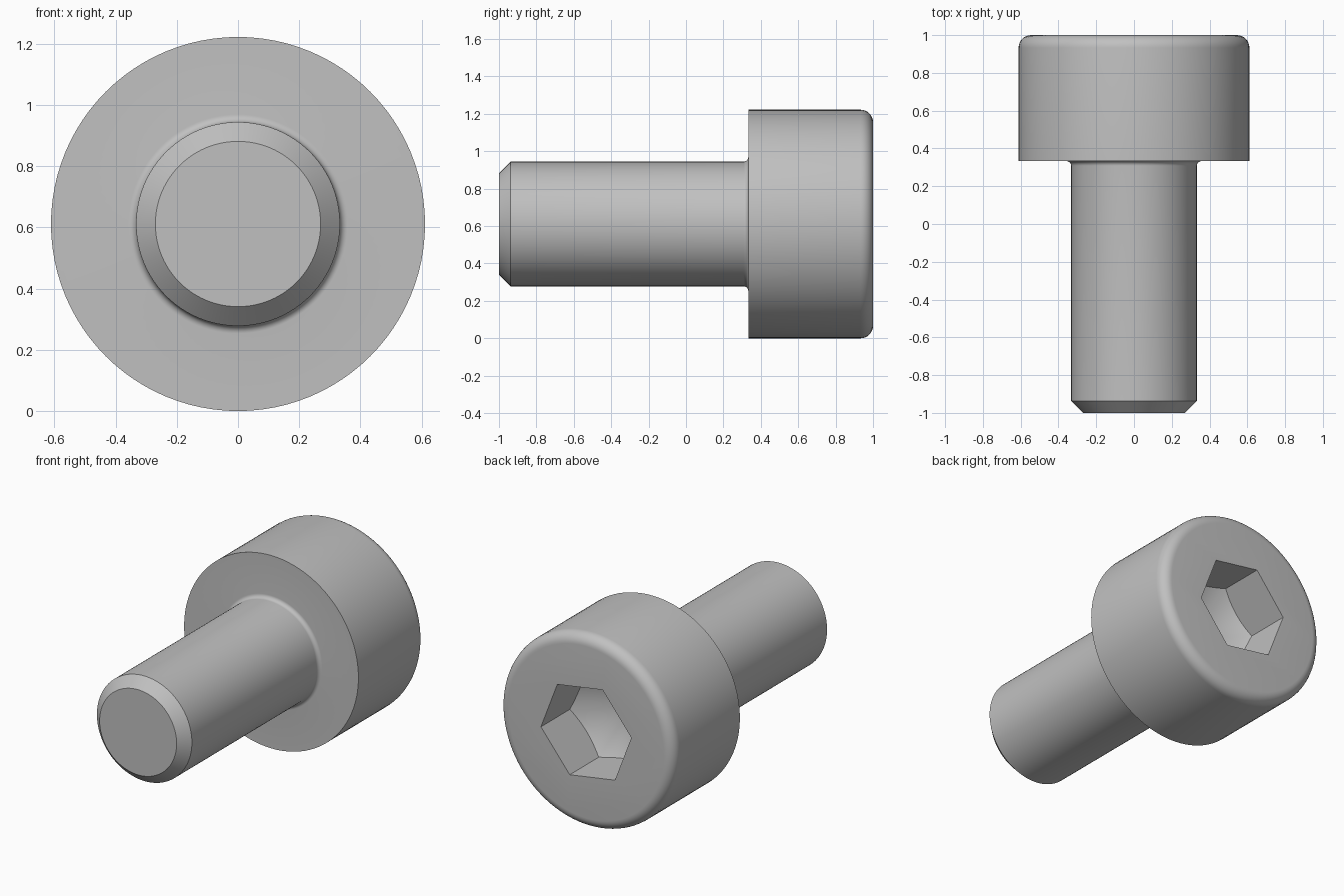
import bpy, bmesh
from math import sin, cos, pi, radians, sqrt
from mathutils import Matrix

if "Cube" in bpy.data.objects:
    bpy.data.objects.remove(bpy.data.objects["Cube"])

HEAD_R, SHANK_R = 0.611, 0.333
SEAT_Y, END_Y = 0.333, 1.0

steel = bpy.data.materials.new("steel grey")
steel.use_nodes = True
colour = (0.53, 0.53, 0.53, 1)
steel.diffuse_color = colour
steel.node_tree.nodes["Principled BSDF"].inputs["Base Color"].default_value = colour


def arc(r, y, radius, start, end, steps=8):
    """Profile points (radius, y) along a small rounding."""
    angles = [radians(start + (end - start) * i / steps) for i in range(steps + 1)]
    return [(r + radius * cos(a), y + radius * sin(a)) for a in angles]


def revolve(name, profile, segments, turn=0):
    """Spin (radius, y) points about the y axis; radius 0 ends become poles."""
    bm = bmesh.new()
    rings = []
    for r, y in profile:
        count = segments if r > 0 else 1
        ring = []
        for i in range(count):
            a = turn + 2 * pi * i / segments
            ring.append(bm.verts.new((r * cos(a), y, r * sin(a))))
        rings.append(ring)
    for low, high in zip(rings, rings[1:]):
        for i in range(segments):
            j = (i + 1) % segments
            quad = [low[i % len(low)], low[j % len(low)],
                    high[j % len(high)], high[i % len(high)]]
            bm.faces.new(list(dict.fromkeys(quad)))
    for ring in (rings[0], rings[-1]):
        if len(ring) > 1:
            bm.faces.new(ring)
    bmesh.ops.recalc_face_normals(bm, faces=bm.faces)
    mesh = bpy.data.meshes.new(name)
    bm.to_mesh(mesh)
    bm.free()
    mesh.materials.append(steel)
    obj = bpy.data.objects.new(name, mesh)
    bpy.context.collection.objects.link(obj)
    return obj


def boolean(target, cutter, operation):
    """Apply a boolean and discard the helper."""
    mod = target.modifiers.new("cut", "BOOLEAN")
    mod.operation, mod.solver, mod.object = operation, "EXACT", cutter
    bpy.context.view_layer.objects.active = target
    bpy.ops.object.modifier_apply(modifier=mod.name)
    bpy.data.objects.remove(cutter)


# Chamfered shank, filleted neck and rounded head as one turned profile
chamfer, neck, rim = 0.063, 0.025, 0.067
profile = [(SHANK_R - chamfer, -1), (SHANK_R, -1 + chamfer)]
profile += arc(SHANK_R + neck, SEAT_Y - neck, neck, 180, 90)
profile += [(HEAD_R, SEAT_Y)]
profile += arc(HEAD_R - rim, END_Y - rim, rim, 0, 90)
screw = revolve("cap_screw", profile, 96)

# Hexagonal socket with a drilled conical floor
hex_r, hex_depth = 0.321, 0.29
tip = END_Y - hex_depth - hex_r / sqrt(3)
drill_r = 0.4
socket = revolve("socket_cutter", [(hex_r, 0.4), (hex_r, 1.2)], 6, radians(51))
drill = revolve("drill_cutter", [(0, tip), (drill_r, tip + drill_r / sqrt(3)), (drill_r, 1.3)], 96)
boolean(socket, drill, "INTERSECT")
boolean(screw, socket, "DIFFERENCE")

# Rest the head on the ground and shade smoothly, keeping machined edges
screw.data.transform(Matrix.Translation((0, 0, HEAD_R)))
bpy.ops.object.select_all(action="DESELECT")
screw.select_set(True)
bpy.context.view_layer.objects.active = screw
bpy.ops.object.shade_smooth_by_angle(angle=radians(25))
